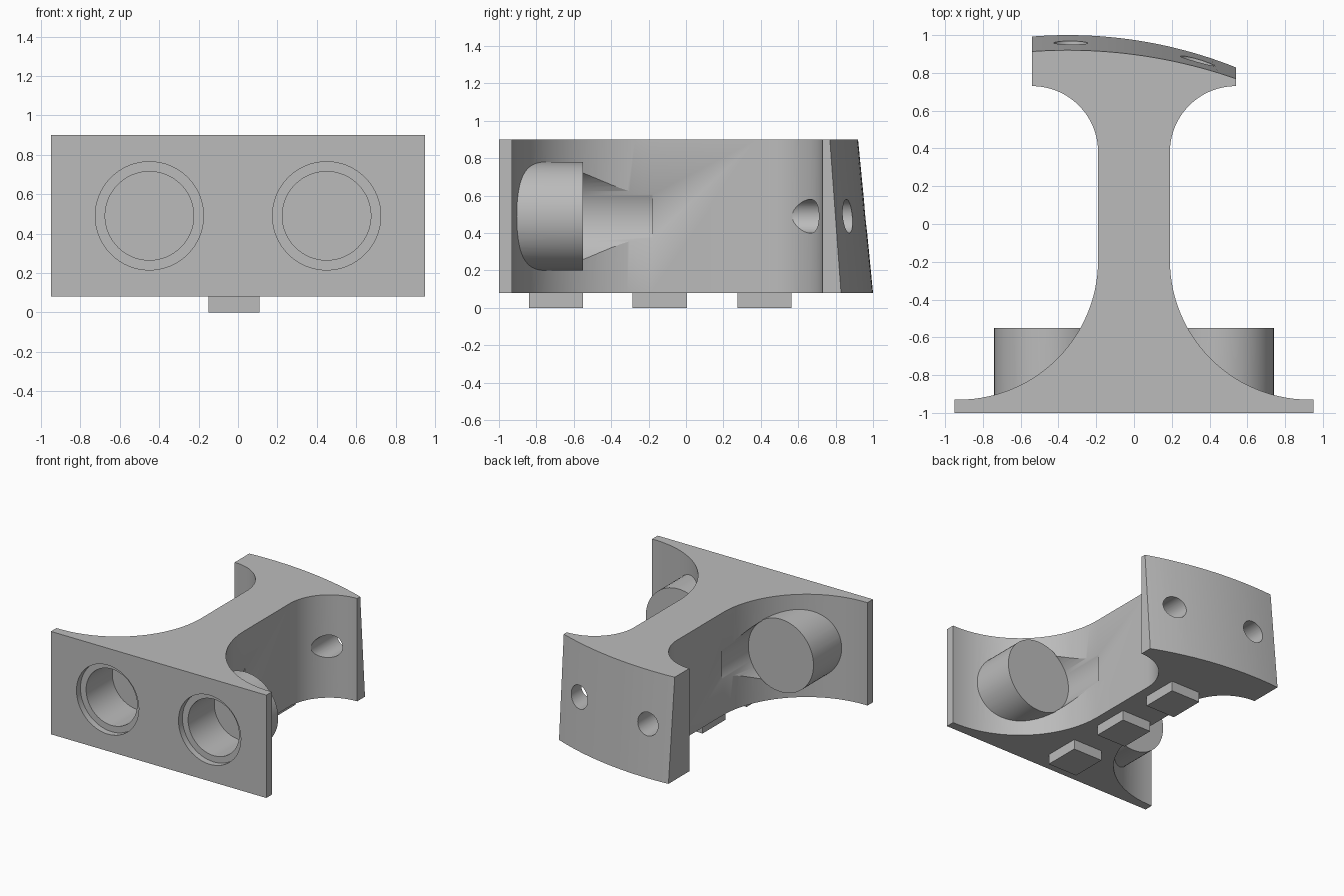
import bpy, bmesh, math
from mathutils import Matrix

cube = bpy.data.objects.get("Cube")
if cube:
    bpy.data.objects.remove(cube)

grey = bpy.data.materials.new("plain grey")
grey.use_nodes = True
colour = (0.5, 0.5, 0.5, 1)
grey.diffuse_color = colour
grey.node_tree.nodes["Principled BSDF"].inputs["Base Color"].default_value = colour

BASE, TOP, MID = 0.08, 0.90, 0.49


def add_object(name, bm):
    bmesh.ops.recalc_face_normals(bm, faces=bm.faces[:])
    mesh = bpy.data.meshes.new(name)
    bm.to_mesh(mesh)
    bm.free()
    mesh.materials.append(grey)
    obj = bpy.data.objects.new(name, mesh)
    bpy.context.collection.objects.link(obj)
    return obj


def rod(name, x, y0, y1, radius):
    """Cylinder lying along y at mid height."""
    bm = bmesh.new()
    place = Matrix.Translation((x, (y0 + y1) / 2, MID)) @ Matrix.Rotation(math.pi / 2, 4, 'X')
    bmesh.ops.create_cone(bm, cap_ends=True, segments=64, radius1=radius,
                          radius2=radius, depth=y1 - y0, matrix=place)
    return add_object(name, bm)


def combine(target, tool, operation):
    mod = target.modifiers.new(operation, 'BOOLEAN')
    mod.operation, mod.solver, mod.object = operation, 'EXACT', tool
    bpy.context.view_layer.objects.active = target
    bpy.ops.object.modifier_apply(modifier=mod.name)
    bpy.data.objects.remove(tool)


def arc(cx, cy, r, start, end, steps=28):
    angles = [math.radians(start + (end - start) * i / steps) for i in range(steps + 1)]
    return [(cx + r * math.cos(a), cy + r * math.sin(a)) for a in angles]


def outline(peak, radius):
    """Waisted plan with a shallow off-centre curve along the back."""
    side = [(0.95, -1.0), (0.95, -0.93)]
    side += arc(0.93, -0.19, 0.74, 270, 180)
    side += arc(0.54, 0.38, 0.35, 180, 90)
    back = []
    for i in range(25):
        x = 0.54 - 1.08 * i / 24
        back.append((x, peak - radius + math.sqrt(radius ** 2 - (x + 0.35) ** 2)))
    return side + back + [(-x, y) for x, y in reversed(side)]


# Main body: tapered between the lower and upper plans
bm = bmesh.new()
low = [bm.verts.new((x, y, BASE)) for x, y in outline(1.0, 2.4)]
high = [bm.verts.new((x, y, TOP)) for x, y in outline(0.92, 2.7)]
bm.faces.new(low)
bm.faces.new(high)
for i in range(len(low)):
    j = (i + 1) % len(low)
    bm.faces.new((low[i], low[j], high[j], high[i]))
body = add_object("bracket_body", bm)

# Round sockets, with clearance behind them in the web
for x in (-0.45, 0.45):
    combine(body, rod("clearance", x, -0.62, -0.18, 0.285), 'DIFFERENCE')
    combine(body, rod("socket", x, -0.97, -0.55, 0.29), 'UNION')
    combine(body, rod("bore", x, -1.1, -0.62, 0.225), 'DIFFERENCE')
    combine(body, rod("rim_recess", x, -1.1, -0.95, 0.275), 'DIFFERENCE')

# Fixing holes through the rear flange
for x in (-0.335, 0.335):
    combine(body, rod("fixing_hole", x, 0.45, 1.2, 0.09), 'DIFFERENCE')

bpy.ops.object.select_all(action='DESELECT')
body.select_set(True)
bpy.context.view_layer.objects.active = body
bpy.ops.object.shade_smooth_by_angle(angle=math.radians(30))

# Plain raised pads under the web
for name, y in (("front_pad", -0.695), ("middle_pad", -0.14), ("rear_pad", 0.42)):
    bm = bmesh.new()
    place = Matrix.Translation((-0.02, y, BASE / 2)) @ Matrix.Diagonal((0.26, 0.29, BASE, 1))
    bmesh.ops.create_cube(bm, size=1, matrix=place)
    add_object(name, bm)
